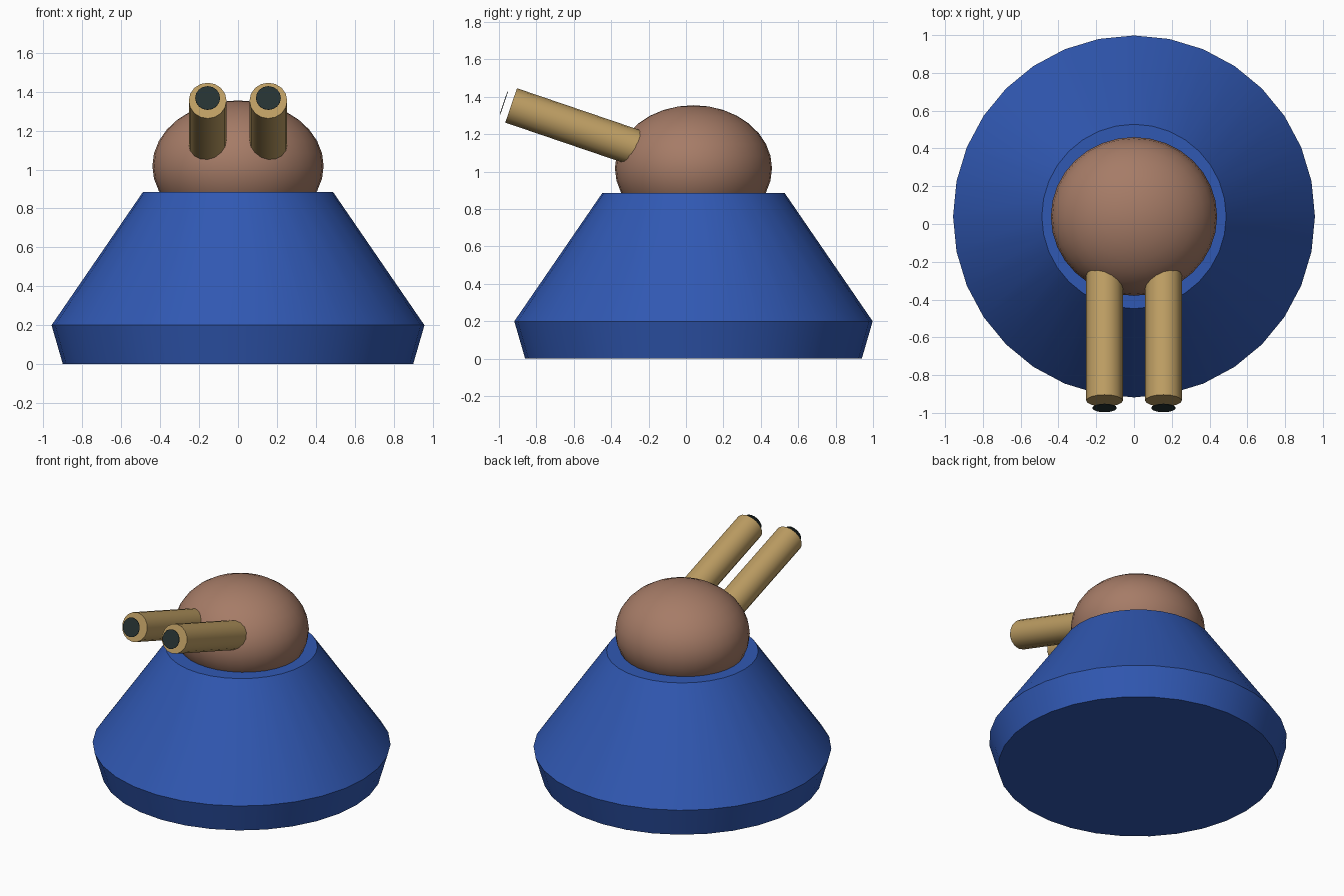
import bpy, bmesh, math
from mathutils import Matrix, Vector

if "Cube" in bpy.data.objects:
    bpy.data.objects.remove(bpy.data.objects["Cube"])


def material(name, rgb):
    m = bpy.data.materials.new(name)
    m.diffuse_color = (*rgb, 1)
    m.use_nodes = True
    m.node_tree.nodes["Principled BSDF"].inputs["Base Color"].default_value = m.diffuse_color
    return m


BLUE = material("blue", (0.03, 0.098, 0.45))
BROWN = material("clay_brown", (0.38, 0.20, 0.135))
TAN = material("tan", (0.51, 0.34, 0.125))
DARK = material("dark_bore", (0.019, 0.032, 0.032))


def finish(name, bm, mat, angle=30):
    bmesh.ops.recalc_face_normals(bm, faces=bm.faces)
    me = bpy.data.meshes.new(name)
    bm.to_mesh(me)
    bm.free()
    me.materials.append(mat)
    ob = bpy.data.objects.new(name, me)
    bpy.context.collection.objects.link(ob)
    bpy.ops.object.select_all(action='DESELECT')
    ob.select_set(True)
    bpy.context.view_layer.objects.active = ob
    bpy.ops.object.shade_smooth_by_angle(angle=math.radians(angle))
    return ob


CY = 0.04  # centre of the body along y

# Base: lathed profile with closed ends
bm = bmesh.new()
rings = []
for r, z in [(0.90, 0.0), (0.958, 0.2), (0.488, 0.885)]:
    rings.append([bm.verts.new((r * math.sin(i * math.tau / 32),
                                CY + r * math.cos(i * math.tau / 32), z))
                  for i in range(32)])
for a, b in zip(rings, rings[1:]):
    for i in range(32):
        j = (i + 1) % 32
        bm.faces.new((a[i], a[j], b[j], b[i]))
bm.faces.new(rings[0])
bm.faces.new(rings[-1])
finish("base", bm, BLUE)

# Dome: flattened ball sunk into the base
bm = bmesh.new()
bmesh.ops.create_uvsphere(
    bm, u_segments=32, v_segments=16, radius=1,
    matrix=Matrix.Translation((0, CY, 1.018)) @ Matrix.Diagonal((0.44, 0.42, 0.337, 1)))
finish("dome", bm, BROWN)

# Twin barrels, tilted upward, each with a thin bore disc ahead of the muzzle
TILT = math.radians(18.8)
axis = Vector((0, -math.cos(TILT), math.sin(TILT)))
turn = axis.to_track_quat('Z', 'Y').to_matrix().to_4x4()
LENGTH = 0.86
for side, x in (("left", -0.156), ("right", 0.156)):
    muzzle = Vector((x, -0.935, 1.354))
    bm = bmesh.new()
    bmesh.ops.create_cone(
        bm, cap_ends=True, segments=16, radius1=0.097, radius2=0.097, depth=LENGTH,
        matrix=Matrix.Translation(muzzle - axis * LENGTH / 2) @ turn)
    finish(side + "_barrel", bm, TAN)
    bm = bmesh.new()
    bmesh.ops.create_cone(
        bm, cap_ends=True, segments=16, radius1=0.064, radius2=0.064, depth=0.004,
        matrix=Matrix.Translation(muzzle + axis * 0.041) @ turn)
    finish(side + "_bore", bm, DARK)
